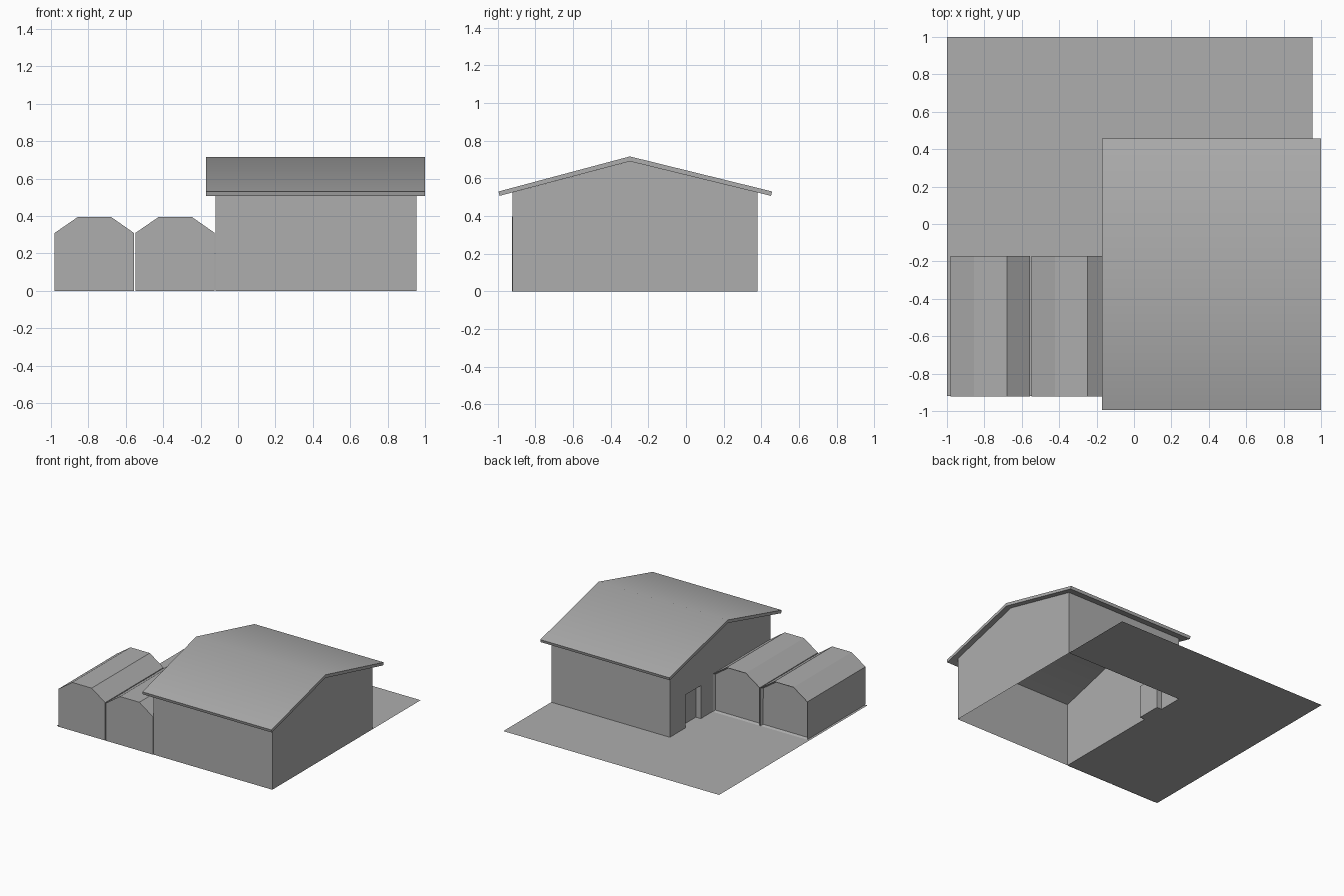
import bpy, bmesh
from math import radians

cube = bpy.data.objects.get("Cube")
if cube:
    bpy.data.objects.remove(cube, do_unlink=True)

grey = bpy.data.materials.new("plain_grey")
grey.use_nodes = True
colour = (0.42, 0.42, 0.42, 1)
grey.diffuse_color = colour
grey.node_tree.nodes["Principled BSDF"].inputs["Base Color"].default_value = colour


def finish(name, bm):
    """Turn a bmesh into a named grey object."""
    mesh = bpy.data.meshes.new(name)
    bm.to_mesh(mesh)
    bm.free()
    mesh.materials.append(grey)
    obj = bpy.data.objects.new(name, mesh)
    bpy.context.collection.objects.link(obj)
    return obj


def face(bm, points):
    return bm.faces.new([bm.verts.new(p) for p in points])


def prism(bm, profile, place, start, end, open_sides=()):
    """Sweep a closed profile from start to end; returns both end caps."""
    rings = [[bm.verts.new(place(p, t)) for p in profile] for t in (start, end)]
    count = len(profile)
    for i in range(count):
        if i not in open_sides:
            j = (i + 1) % count
            bm.faces.new((rings[0][i], rings[0][j], rings[1][j], rings[1][i]))
    caps = [bm.faces.new(ring) for ring in rings]
    bmesh.ops.recalc_face_normals(bm, faces=bm.faces)
    return caps


def along_x(p, t):
    return (t, p[0], p[1])


def along_y(p, t):
    return (p[0], t, p[1])


# Main dimensions
LEFT, RIGHT, FRONT, BACK = -0.12, 0.955, -0.92, 0.38
EAVE, RIDGE, RIDGE_Y = 0.525, 0.69, -0.298
DOOR_FRONT, DOOR_BACK, DOOR_TOP, DOOR_DEPTH = -0.02, 0.18, 0.27, 0.045

# Yard: L-shaped sheet around the house
bm = bmesh.new()
face(bm, [(x, y, 0) for x, y in ((-1, FRONT), (LEFT, FRONT), (LEFT, BACK),
                                 (RIGHT, BACK), (RIGHT, 1), (-1, 1))])
finish("yard", bm)

# House walls: thin shell, open below and under the roof
bm = bmesh.new()
face(bm, [(LEFT, FRONT, 0), (RIGHT, FRONT, 0), (RIGHT, FRONT, EAVE), (LEFT, FRONT, EAVE)])
face(bm, [(RIGHT, BACK, 0), (LEFT, BACK, 0), (LEFT, BACK, EAVE), (RIGHT, BACK, EAVE)])
gable = [(BACK, EAVE), (RIDGE_Y, RIDGE), (FRONT, EAVE)]
face(bm, [along_x(p, RIGHT) for p in [(FRONT, 0), (BACK, 0)] + gable])
doorway = [(DOOR_FRONT, 0), (DOOR_FRONT, DOOR_TOP), (DOOR_BACK, DOOR_TOP), (DOOR_BACK, 0)]
wall = [(FRONT, 0)] + doorway + [(BACK, 0)] + gable
face(bm, [along_x(p, LEFT) for p in reversed(wall)])
bmesh.ops.remove_doubles(bm, verts=bm.verts, dist=0.0001)
finish("house_walls", bm)

# Recessed door with its jambs, sill and panel
bm = bmesh.new()
caps = prism(bm, doorway, along_x, LEFT, LEFT + DOOR_DEPTH)
bmesh.ops.delete(bm, geom=[caps[0]], context='FACES_ONLY')
bmesh.ops.reverse_faces(bm, faces=bm.faces)
finish("door_recess", bm)

# Overhanging roof slab
bm = bmesh.new()
prism(bm, [(-0.995, 0.53), (RIDGE_Y, 0.716), (0.457, 0.53),
           (0.451, 0.507), (RIDGE_Y, RIDGE), (-0.989, 0.507)], along_x, -0.17, 1)
roof = finish("roof", bm)
bpy.ops.object.select_all(action='DESELECT')
roof.select_set(True)
bpy.context.view_layer.objects.active = roof
bpy.ops.object.shade_smooth_by_angle(angle=radians(30))

# Two sheds with chamfered roofs and a recessed rear end
for name, x in (("outer_shed", -0.98), ("inner_shed", -0.548)):
    bm = bmesh.new()
    w = 0.423
    profile = [(x, 0), (x + w, 0), (x + w, 0.31), (x + 0.3, 0.396),
               (x + 0.125, 0.396), (x, 0.31)]
    caps = prism(bm, profile, along_y, -0.923, -0.17, open_sides=(0,))
    bmesh.ops.inset_region(bm, faces=[caps[1]], thickness=0.012, use_boundary=True)
    bmesh.ops.translate(bm, verts=caps[1].verts, vec=(0, -0.02, 0))
    finish(name, bm)
